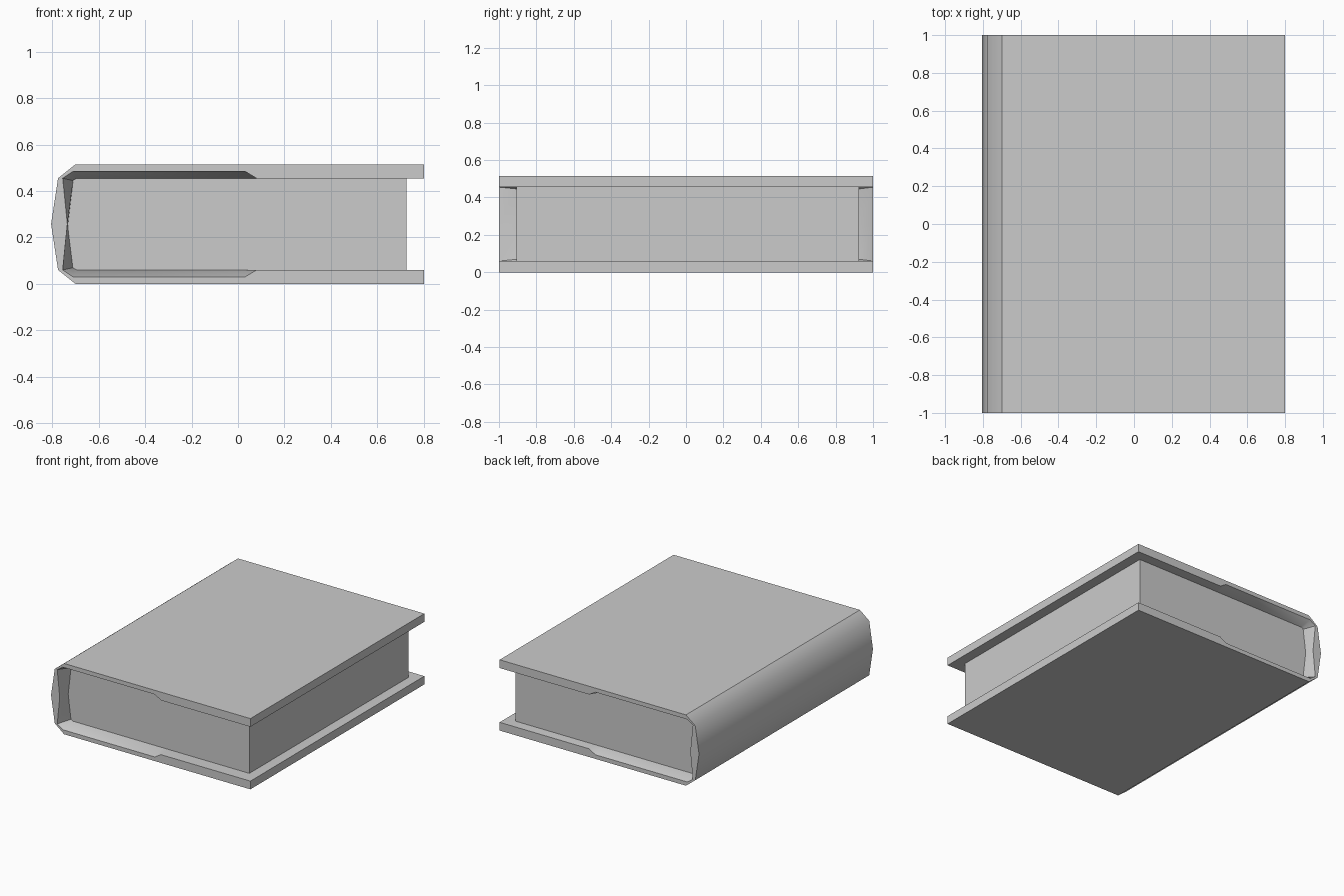
import bpy
import bmesh
import math

if "Cube" in bpy.data.objects:
    bpy.data.objects.remove(bpy.data.objects["Cube"], do_unlink=True)

HEIGHT = 0.515

grey = bpy.data.materials.new("plain_grey")
grey.use_nodes = True
colour = (0.6, 0.6, 0.6, 1)
grey.diffuse_color = colour
grey.node_tree.nodes["Principled BSDF"].inputs["Base Color"].default_value = colour


def mirror_half(half):
    """Complete an upper half profile; its last point is on the mid height."""
    return half + [(x, HEIGHT - z) for x, z in reversed(half[:-1])]


def loft(name, sections, angle, sharp_x=None):
    """Skin equal (y, profile) sections and cap both ends."""
    bm = bmesh.new()
    rings = [[bm.verts.new((x, y, z)) for x, z in prof] for y, prof in sections]
    for a, b in zip(rings, rings[1:]):
        for i in range(len(a)):
            j = (i + 1) % len(a)
            bm.faces.new((a[i], a[j], b[j], b[i]))
    bm.faces.new(rings[0])
    bm.faces.new(rings[-1])
    bmesh.ops.recalc_face_normals(bm, faces=bm.faces)
    for e in bm.edges:
        if sharp_x is not None and all(abs(v.co.x - sharp_x) < 1e-4 for v in e.verts):
            e.smooth = False
    mesh = bpy.data.meshes.new(name)
    bm.to_mesh(mesh)
    bm.free()
    mesh.materials.append(grey)
    obj = bpy.data.objects.new(name, mesh)
    bpy.context.collection.objects.link(obj)
    bpy.ops.object.select_all(action="DESELECT")
    obj.select_set(True)
    bpy.context.view_layer.objects.active = obj
    bpy.ops.object.shade_smooth_by_angle(angle=math.radians(angle))
    return obj


# Cover: one folded shell whose inside is recessed towards both ends
mid = HEIGHT / 2
outer = mirror_half([(0.8, HEIGHT), (-0.7, HEIGHT), (-0.775, 0.455), (-0.805, mid)])
inner_end = mirror_half([(0.8, 0.455), (0.08, 0.455), (0.03, 0.485),
                         (-0.71, 0.485), (-0.755, 0.455), (-0.735, mid)])
inner_deep = mirror_half([(0.8, 0.455), (0.08, 0.455), (0.03, 0.455),
                          (-0.69, 0.455), (-0.71, 0.445), (-0.732, mid)])
end = outer + inner_end[::-1]
deep = outer + inner_deep[::-1]
loft("cover", [(-1, end), (-0.9, deep), (0.92, deep), (1, end)], 50, sharp_x=-0.7)

# Page block: straight fore edge, back slightly bowed towards the spine
pages = mirror_half([(0.725, 0.455), (-0.71, 0.455), (-0.735, mid)])
loft("pages", [(-0.905, pages), (0.925, pages)], 30)
